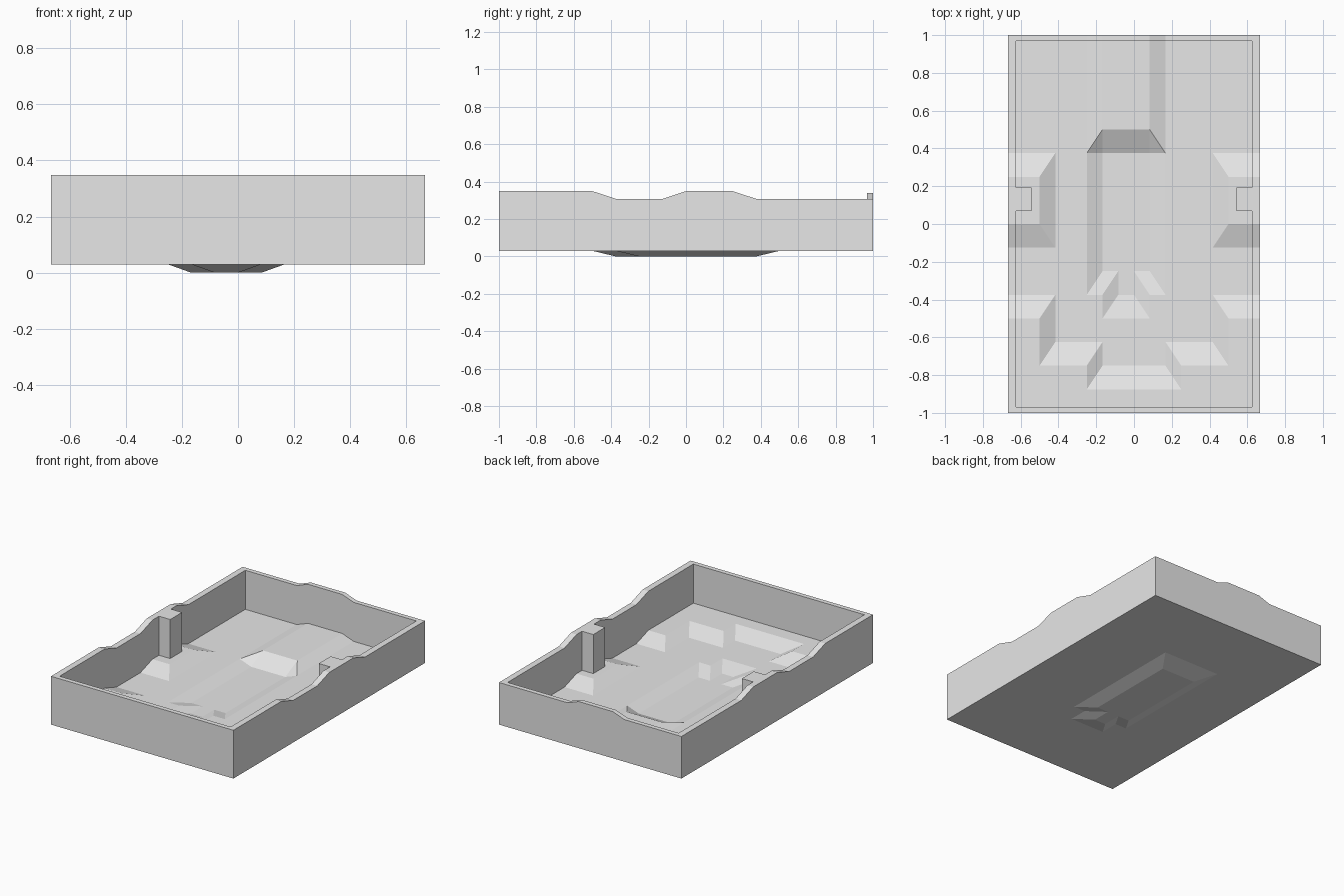
import bpy
import bmesh

cube = bpy.data.objects.get("Cube")
if cube:
    bpy.data.objects.remove(cube, do_unlink=True)

# Sizes
HALF_X, HALF_Y = 2 / 3, 1.0
BASE = 0.03          # underside of the tray
FLOOR = 0.02         # floor thickness
WALL = 0.258         # wall height above the floor
HIGH, RIDGE, PIT = 0.041, 0.03, -0.03
INNER_X, INNER_Y = 0.625, 0.969
PILLAR_X, PILLAR_Y = 0.543, (0.068, 0.192)

# Grid lines: sixteen cells each way, plus the wall and pillar edges
xs = sorted([k / 12 for k in range(-8, 9)]
            + [s * v for s in (-1, 1) for v in (INNER_X, PILLAR_X)])
ys = sorted([k / 8 for k in range(-8, 9)] + [-INNER_Y, INNER_Y, *PILLAR_Y])


def relief(x, y):
    """Ground height relative to the flat floor."""
    u, v = round(x * 12, 3), round(y * 8, 3)
    a = abs(u)
    if v <= -7 or (a >= 3 and v <= -6) or (a >= 6 and (v <= -4 or 0 <= v <= 2)):
        return HIGH
    if -2 <= u <= 1 and v >= 4:
        return RIDGE
    if v <= 3 and ((-2 <= u <= 1 and v >= -2) or (-1 <= u <= 0 and v >= -3)):
        return PIT
    return 0.0


def is_wall(i, j):
    """True where the cell belongs to the rim or one of its pillars."""
    if not (0 <= i < len(xs) - 1 and 0 <= j < len(ys) - 1):
        return False
    x, y = abs(xs[i] + xs[i + 1]) / 2, (ys[j] + ys[j + 1]) / 2
    pillar = x > PILLAR_X and PILLAR_Y[0] < y < PILLAR_Y[1]
    return x > INNER_X or abs(y) > INNER_Y or pillar


bm = bmesh.new()
verts = {}


def vert(i, j, layer):
    key = (i, j, layer)
    if key not in verts:
        h = relief(xs[i], ys[j])
        z = {"bottom": BASE + min(h, 0.0),
             "floor": BASE + FLOOR + h,
             "rim": BASE + FLOOR + h + WALL}[layer]
        verts[key] = bm.verts.new((xs[i], ys[j], z))
    return verts[key]


def sheet_cell(i, j, layer):
    """One cell of a sheet, split along its ridge line when it is bent."""
    q = [vert(i + a, j + b, layer) for a, b in ((0, 0), (1, 0), (1, 1), (0, 1))]
    z = [p.co.z for p in q]
    if abs(z[0] + z[2] - z[1] - z[3]) < 1e-5:
        bm.faces.new(q)
        return

    def bend(a, b):
        return round(abs(z[a] - z[b]), 4), max(z[a], z[b])

    if bend(0, 2) < bend(1, 3):
        q = q[1:] + q[:1]
    bm.faces.new((q[0], q[1], q[2]))
    bm.faces.new((q[0], q[2], q[3]))


# Floor, rim and underside, with upright faces wherever the rim ends
for i in range(len(xs) - 1):
    for j in range(len(ys) - 1):
        wall = is_wall(i, j)
        sheet_cell(i, j, "rim" if wall else "floor")
        sheet_cell(i, j, "bottom")
        if not wall:
            continue
        for di, dj, p, r in ((-1, 0, (0, 0), (0, 1)), (1, 0, (1, 0), (1, 1)),
                             (0, -1, (0, 0), (1, 0)), (0, 1, (0, 1), (1, 1))):
            ni, nj = i + di, j + dj
            if is_wall(ni, nj):
                continue
            inside = 0 <= ni < len(xs) - 1 and 0 <= nj < len(ys) - 1
            low = "floor" if inside else "bottom"
            a, b = (i + p[0], j + p[1]), (i + r[0], j + r[1])
            bm.faces.new((vert(*a, low), vert(*b, low),
                          vert(*b, "rim"), vert(*a, "rim")))

bmesh.ops.recalc_face_normals(bm, faces=bm.faces[:])

mesh = bpy.data.meshes.new("walled_terrain_tray")
bm.to_mesh(mesh)
bm.free()
tray = bpy.data.objects.new("walled_terrain_tray", mesh)
bpy.context.collection.objects.link(tray)

# Plain grey material
grey = (0.8, 0.8, 0.8, 1.0)
mat = bpy.data.materials.new("light_grey")
mat.use_nodes = True
mat.diffuse_color = grey
for node in mat.node_tree.nodes:
    if node.type == "BSDF_PRINCIPLED":
        node.inputs["Base Color"].default_value = grey
mesh.materials.append(mat)
